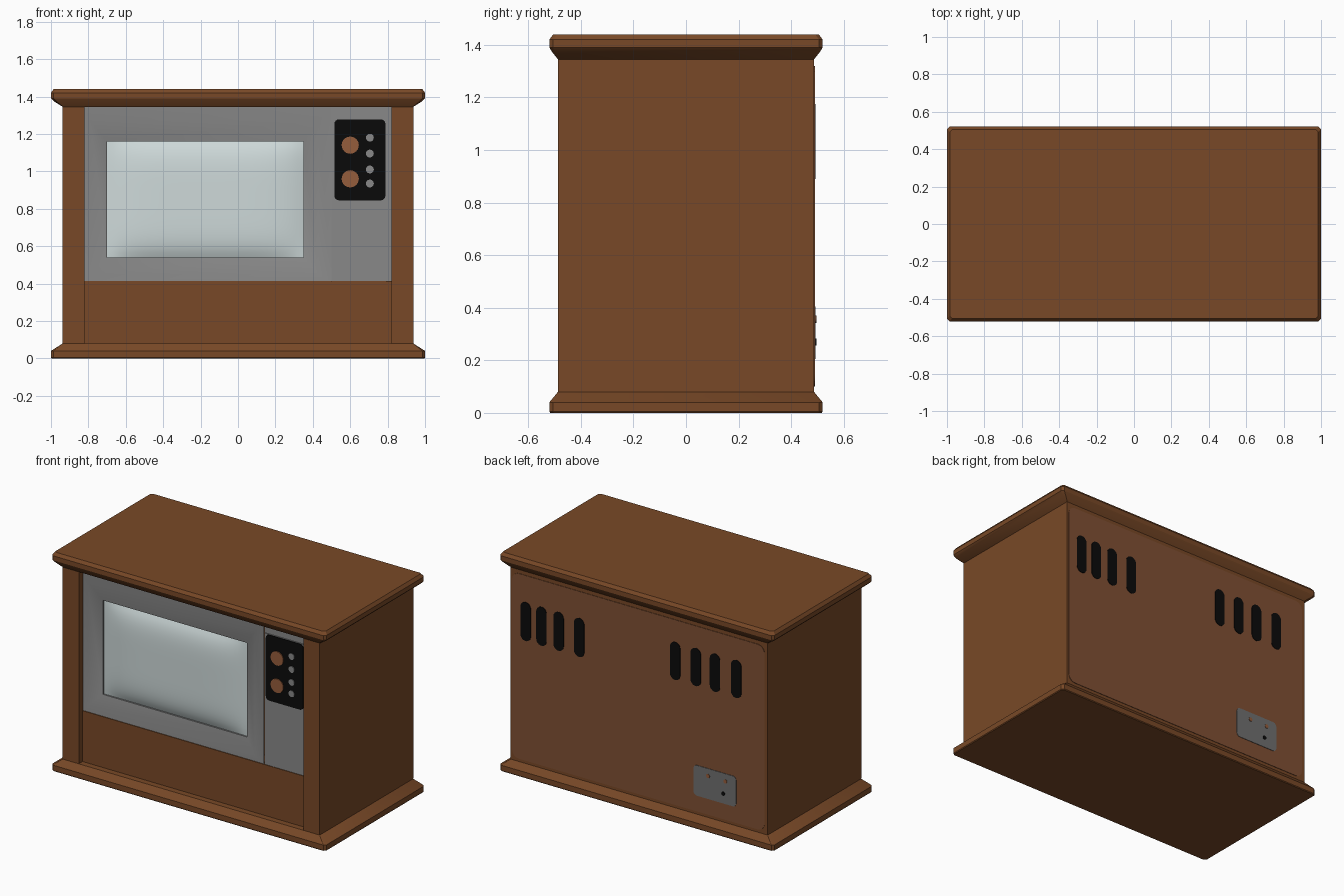
import bpy, bmesh, math

if "Cube" in bpy.data.objects:
    bpy.data.objects.remove(bpy.data.objects["Cube"])

def material(name, rgb):
    m = bpy.data.materials.new(name)
    m.diffuse_color = (*rgb, 1)
    m.use_nodes = True
    m.node_tree.nodes["Principled BSDF"].inputs["Base Color"].default_value = m.diffuse_color
    return m

WOOD = material("brown wood", (0.19, 0.066, 0.02))
BACK = material("light brown back", (0.215, 0.08, 0.034))
GREY = material("grey plastic", (0.25, 0.25, 0.25))
LABEL = material("label grey", (0.16, 0.16, 0.16))
BLACK = material("black", (0.003, 0.003, 0.003))
GLASS = material("pale glass", (0.62, 0.70, 0.70))
KNOB = material("copper knob", (0.30, 0.11, 0.045))

def finish(name, bm, mat, angle=30, closed=True):
    if closed:
        bmesh.ops.recalc_face_normals(bm, faces=bm.faces)
    me = bpy.data.meshes.new(name)
    bm.to_mesh(me)
    bm.free()
    me.materials.append(mat)
    ob = bpy.data.objects.new(name, me)
    bpy.context.collection.objects.link(ob)
    bpy.ops.object.select_all(action='DESELECT')
    ob.select_set(True)
    bpy.context.view_layer.objects.active = ob
    bpy.ops.object.shade_smooth_by_angle(angle=math.radians(angle))
    return ob

def loft(name, rings, mat, caps=True):
    """Join equal-length point rings, optionally closing both ends."""
    bm = bmesh.new()
    vs = [[bm.verts.new(p) for p in r] for r in rings]
    n = len(rings[0])
    for a, b in zip(vs, vs[1:]):
        for i in range(n):
            bm.faces.new((a[i], a[(i + 1) % n], b[(i + 1) % n], b[i]))
    if caps:
        bm.faces.new(vs[0])
        bm.faces.new(vs[-1])
    return finish(name, bm, mat, closed=caps)

def box(name, x0, x1, y0, y1, z0, z1, mat):
    ring = [(x0, y0), (x1, y0), (x1, y1), (x0, y1)]
    return loft(name, [[(x, y, z) for x, y in ring] for z in (z0, z1)], mat)

def plate(name, x0, x1, z0, z1, r, y0, y1, mat, seg=6):
    """Thin rounded rectangle standing in the xz plane."""
    pts = []
    corners = [(x1 - r, z1 - r), (x0 + r, z1 - r), (x0 + r, z0 + r), (x1 - r, z0 + r)]
    for k, (cx, cz) in enumerate(corners):
        for i in range(seg + 1):
            a = math.pi / 2 * (k + i / seg)
            pts.append((cx + r * math.cos(a), cz + r * math.sin(a)))
    ob = loft(name, [[(x, y, z) for x, z in pts] for y in (y0, y1)], mat)
    bm = bmesh.new()
    bm.from_mesh(ob.data)
    bmesh.ops.remove_doubles(bm, verts=bm.verts, dist=1e-5)
    bm.to_mesh(ob.data)
    bm.free()
    return ob

def disc(name, x, z, r, y0, y1, mat):
    return plate(name, x - r, x + r, z - r, z + r, r * 0.999, y0, y1, mat)

# Cabinet body: U-shaped plan with the front recess between two pillars
BX, BY = 0.937, 0.487
plan = [(-BX, -BY), (-0.82, -BY), (-0.82, -0.34), (0.82, -0.34),
        (0.82, -BY), (BX, -BY), (BX, BY), (-BX, BY)]
loft("cabinet_body", [[(x, y, z) for x, y in plan] for z in (0.08, 1.345)], WOOD)

# Flared top and base with clipped corners
def slab_ring(hx, hy, z, c=0.014):
    return [(sx * x, sy * y, z) for sx, sy, x, y in (
        (-1, -1, hx, hy - c), (-1, -1, hx - c, hy), (1, -1, hx - c, hy), (1, -1, hx, hy - c),
        (1, 1, hx, hy - c), (1, 1, hx - c, hy), (-1, 1, hx - c, hy), (-1, 1, hx, hy - c))]

loft("cabinet_top", [slab_ring(BX, BY, 1.345, 0.002), slab_ring(0.985, 0.511, 1.375),
                     slab_ring(1, 0.52, 1.39), slab_ring(1, 0.52, 1.42),
                     slab_ring(0.985, 0.505, 1.44)], WOOD)
loft("cabinet_base", [slab_ring(0.996, 0.516, 0), slab_ring(1, 0.52, 0.005),
                      slab_ring(1, 0.52, 0.04), slab_ring(BX, BY, 0.08, 0.002)], WOOD)

# Lower front panel
box("lower_front_panel", -0.82, 0.82, -0.447, -0.33, 0.075, 0.415, WOOD)

# Screen surround sloping in to the glass
def front_ring(x0, x1, z0, z1, y):
    return [(x0, y, z0), (x1, y, z0), (x1, y, z1), (x0, y, z1)]

loft("screen_surround", [front_ring(-0.82, 0.50, 0.41, 1.345, -0.443),
                         front_ring(-0.79, 0.43, 0.45, 1.27, -0.438),
                         front_ring(-0.70, 0.35, 0.54, 1.16, -0.408),
                         front_ring(-0.70, 0.35, 0.54, 1.16, -0.38)], GREY, caps=False)

# Bulging glass screen
bm = bmesh.new()
bmesh.ops.create_grid(bm, x_segments=32, y_segments=24, size=1)
for v in bm.verts:
    u, w = v.co.x, v.co.y
    bulge = (1 - abs(u) ** 5) * (1 - abs(w) ** 5)
    v.co = (-0.175 + 0.525 * u, -0.398 - 0.035 * bulge, 0.85 + 0.31 * w)
finish("screen_glass", bm, GLASS, 60, closed=False)

# Control column
box("control_column", 0.50, 0.82, -0.438, -0.33, 0.41, 1.345, GREY)
box("control_strip", 0.503, 0.79, -0.443, -0.43, 0.41, 1.28, GREY)
plate("control_panel", 0.515, 0.788, 0.845, 1.278, 0.025, -0.447, -0.44, BLACK)
for i, z in enumerate((1.14, 0.96)):
    disc(f"tuning_knob_{i + 1}", 0.60, z, 0.046, -0.452, -0.445, KNOB)
for i, z in enumerate((1.18, 1.095, 1.01, 0.935)):
    disc(f"small_button_{i + 1}", 0.705, z, 0.021, -0.451, -0.445, GREY)

# Back panel with vent slots
plate("back_panel", -0.915, 0.925, 0.10, 1.32, 0.05, 0.48, 0.490, BACK)
slots = [(x, 0.89, 1.145) for x in (0.825, 0.71, 0.585, 0.435)]
slots += [(x, 0.925, 1.175) for x in (-0.265, -0.415, -0.555, -0.71)]
for i, (x, z0, z1) in enumerate(slots):
    plate(f"vent_slot_{i + 1}", x - 0.037, x + 0.037, z0, z1, 0.0365, 0.487, 0.493, BLACK)

# Socket plate on the back
plate("socket_plate", -0.71, -0.40, 0.205, 0.405, 0.025, 0.487, 0.493, LABEL)
for i, (x, z, m) in enumerate(((-0.506, 0.357, KNOB), (-0.632, 0.355, KNOB), (-0.617, 0.27, BLACK))):
    disc(f"socket_{i + 1}", x, z, 0.013, 0.490, 0.496, m)
